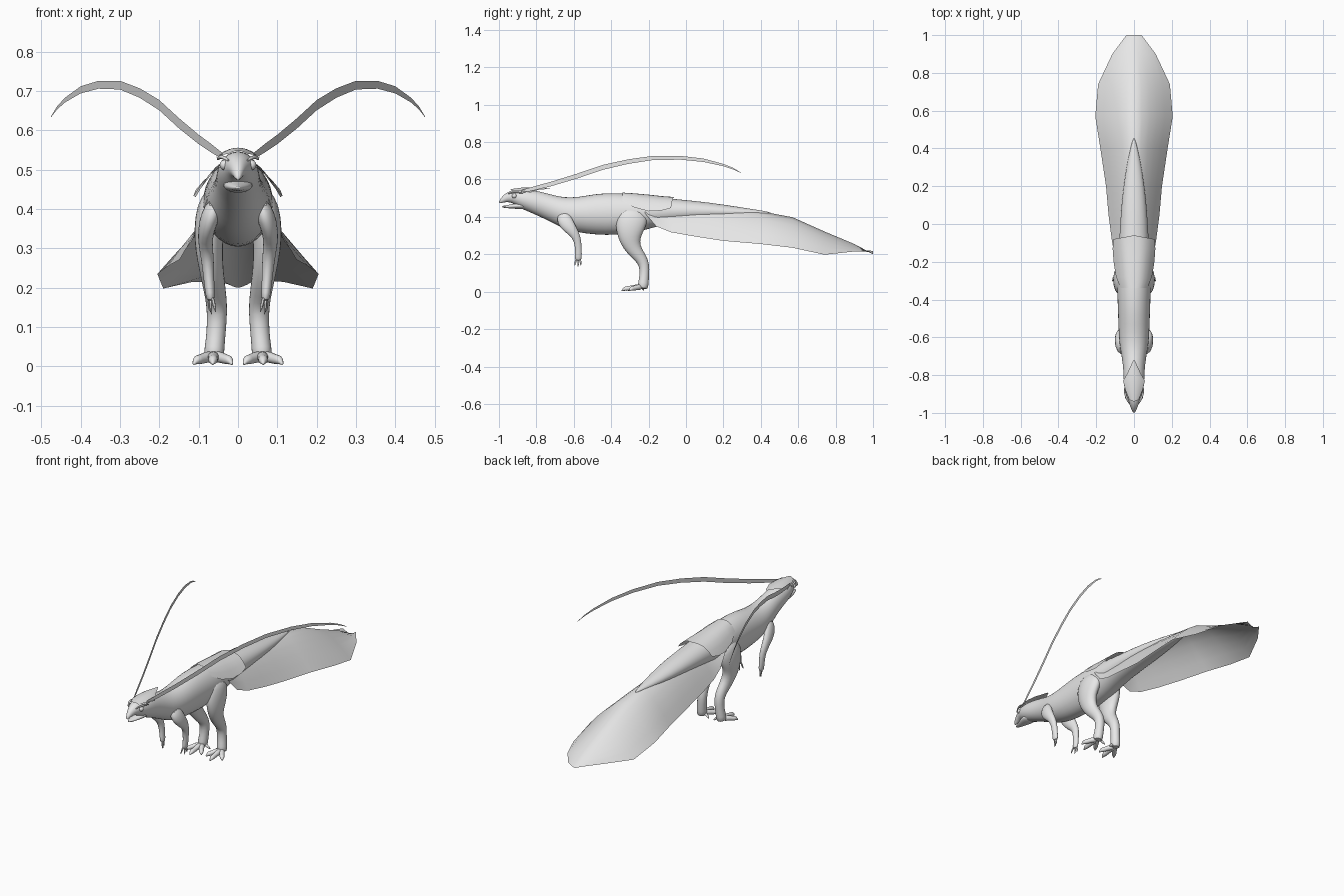
import bpy, bmesh, math
from mathutils import Vector

grey = bpy.data.materials.new("plain_grey")
grey.diffuse_color = (0.8, 0.8, 0.8, 1)


def finish(name, verts, faces, mirror=False, subsurf=0, angle=60):
    me = bpy.data.meshes.new(name)
    me.from_pydata([tuple(v) for v in verts], [], faces)
    bm = bmesh.new()
    bm.from_mesh(me)
    bmesh.ops.remove_doubles(bm, verts=bm.verts, dist=1e-5)
    bmesh.ops.recalc_face_normals(bm, faces=bm.faces)
    bm.to_mesh(me)
    bm.free()
    ob = bpy.data.objects.new(name, me)
    bpy.context.collection.objects.link(ob)
    me.materials.append(grey)
    if mirror:
        ob.modifiers.new("mirror", 'MIRROR').use_mirror_merge = False
    if subsurf:
        m = ob.modifiers.new("smooth", 'SUBSURF')
        m.levels = m.render_levels = subsurf
    bpy.ops.object.select_all(action='DESELECT')
    ob.select_set(True)
    bpy.context.view_layer.objects.active = ob
    bpy.ops.object.shade_smooth_by_angle(angle=math.radians(angle))
    return ob


def skin(name, rings, **kw):
    """Closed skin through rings of equal length, capped at both ends."""
    n = len(rings[0])
    verts = [p for r in rings for p in r]
    faces = [(i * n + j, i * n + (j + 1) % n, (i + 1) * n + (j + 1) % n, (i + 1) * n + j)
             for i in range(len(rings) - 1) for j in range(n)]
    faces += [tuple(range(n)), tuple(range(len(verts) - n, len(verts)))]
    return finish(name, verts, faces, **kw)


def trunk(name, stations, n=16):
    """Stations: y, top z, bottom z, half width."""
    rings = []
    for y, top, bot, w in stations:
        ring = []
        for k in range(n):
            a = 2 * math.pi * k / n
            ring.append((w * math.cos(a), y, (top + bot) / 2 + (top - bot) / 2 * math.sin(a)))
        rings.append(ring)
    return skin(name, rings, subsurf=1)


def limb(name, path, n=10):
    """Path: x, y, z, sideways radius, fore-aft radius; mirrored to both sides."""
    pts = [Vector(p[:3]) for p in path]
    rings = []
    for i, p in enumerate(path):
        t = (pts[min(i + 1, len(pts) - 1)] - pts[max(i - 1, 0)]).normalized()
        up = t.cross(Vector((1, 0, 0))).normalized()
        side = up.cross(t)
        rings.append([pts[i] + side * p[3] * math.cos(2 * math.pi * k / n)
                      + up * p[4] * math.sin(2 * math.pi * k / n) for k in range(n)])
    return skin(name, rings, mirror=True, subsurf=1)


def sheet(name, rows, **kw):
    """Open surface through rows of points."""
    n = len(rows[0])
    faces = [(i * n + j, i * n + j + 1, (i + 1) * n + j + 1, (i + 1) * n + j)
             for i in range(len(rows) - 1) for j in range(n - 1)]
    return finish(name, [p for r in rows for p in r], faces, **kw)


def arched(name, stations, power, n=5):
    """Feather sheet. Stations: y middle, y edge, ridge z, half width, edge z."""
    rows = []
    for ym, ye, zr, w, ze in stations:
        row = []
        for k in range(-n, n + 1):
            s = abs(k) / n
            row.append((w * k / n, ym + (ye - ym) * s, zr + (ze - zr) * s ** power))
        rows.append(row)
    return sheet(name, rows)


# Head, neck, torso and inner tail
trunk("body", [
    (-1.0, .483, .472, .004), (-.985, .508, .474, .013), (-.96, .53, .480, .022),
    (-.93, .543, .476, .035), (-.90, .548, .452, .046), (-.85, .548, .43, .056),
    (-.78, .538, .40, .056), (-.70, .515, .36, .066), (-.65, .506, .335, .077),
    (-.58, .506, .315, .083), (-.48, .527, .302, .086), (-.38, .531, .30, .09),
    (-.28, .523, .31, .092), (-.20, .515, .335, .088), (-.10, .50, .36, .08),
    (.05, .487, .375, .072), (.20, .467, .39, .058), (.35, .443, .40, .032), (.46, .425, .415, .004)])

# Open lower beak
trunk("lower_jaw", [(-.985, .458, .452, .005), (-.965, .462, .446, .014),
                    (-.93, .468, .445, .028), (-.89, .48, .44, .04), (-.85, .48, .44, .04)], n=12)

# Swept crest on the back of the head
arched("head_crest", [(-.94, -.93, .548, .025, .540), (-.88, -.88, .556, .045, .538),
                      (-.80, -.83, .556, .058, .530), (-.765, -.79, .554, .035, .545),
                      (-.72, -.72, .552, .003, .551)], 2)

# Eyes and brows
for s, side in ((-1, "left"), (1, "right")):
    bpy.ops.mesh.primitive_uv_sphere_add(segments=14, ring_count=8, radius=.013,
                                         location=(s * .034, -.918, .512))
    eye = bpy.context.object
    eye.name = side + "_eye"
    eye.data.materials.append(grey)
    bpy.ops.object.shade_smooth()
limb("brow", [(.022, -.955, .522, .003, .003), (.036, -.93, .532, .006, .005),
              (.047, -.90, .533, .006, .005), (.052, -.87, .525, .003, .003)], n=8)

# Long curved head plumes: x, middle z, half height
plume = [(.04, .535, .008), (.07, .556, .011), (.10, .577, .012), (.15, .618, .013),
         (.20, .664, .013), (.25, .695, .012), (.30, .715, .011), (.355, .716, .010),
         (.40, .703, .009), (.44, .677, .006), (.46, .657, .004), (.475, .635, .001)]
rows = []
for x, z, h in plume:
    y = -.88 + (x - .04) * 1.175 / .435
    rows.append([(x, y, z - h), (x, y, z + h)])
sheet("head_plume", rows, mirror=True)

# Short feathers over the rump
arched("rump_feathers", [(-.34, -.34, .530, .07, .485), (-.28, -.28, .526, .095, .452),
                         (-.20, -.20, .519, .108, .430), (-.13, -.13, .511, .113, .434),
                         (-.06, -.08, .506, .108, .448)], 2.6)

# Long drooping tail fan, tent shaped
arched("tail_fan", [(-.20, -.22, .48, .095, .42), (-.13, -.16, .475, .105, .35),
                    (-.06, -.08, .472, .118, .318), (.05, .05, .470, .135, .295),
                    (.20, .20, .455, .148, .272), (.40, .40, .430, .178, .255),
                    (.57, .57, .398, .205, .235), (.74, .74, .322, .190, .198),
                    (.90, .90, .255, .115, .215), (1.0, 1.0, .200, .04, .218)], 1.5)

# Arms
limb("arm", [(.055, -.66, .42, .022, .035), (.072, -.65, .38, .025, .045),
             (.082, -.625, .345, .022, .038), (.083, -.595, .31, .019, .026),
             (.077, -.578, .27, .017, .021), (.074, -.575, .22, .014, .018),
             (.071, -.575, .185, .013, .020), (.069, -.577, .165, .010, .016)])
for i, (dx, dy) in enumerate(((-.008, -.016), (.002, .002), (.006, .016))):
    limb(f"finger_{i + 1}", [(.069 + dx * .4, -.577 + dy * .5, .178, .006, .006),
                             (.068 + dx, -.577 + dy, .152, .005, .006),
                             (.064 + dx, -.580 + dy, .128 + abs(dy) * .6, .001, .001)], n=6)

# Legs
limb("leg", [(.050, -.28, .44, .035, .07), (.066, -.285, .40, .042, .088),
             (.074, -.30, .345, .040, .082), (.074, -.302, .295, .036, .066),
             (.068, -.292, .25, .032, .050), (.062, -.268, .21, .030, .038),
             (.056, -.238, .175, .028, .033), (.053, -.222, .14, .027, .029),
             (.055, -.222, .09, .025, .026), (.060, -.228, .045, .026, .029),
             (.062, -.232, .012, .028, .030)], n=12)
for i, (x, y) in enumerate(((.014, -.31), (.064, -.345), (.114, -.305))):
    bx, by = .062, -.235
    path = [(0, .025, .016), (.35, .024, .016), (.62, .018, .013), (.80, .017, .014), (.90, .012, .008),
            (1, .004, .002)]
    limb(f"toe_{i + 1}", [(bx + (x - bx) * t, by + (y - by) * t, z, r, r) for t, z, r in path], n=8)
limb("inner_spur", [(.045, -.23, .03, .010, .010), (.028, -.232, .018, .009, .009),
                    (.014, -.225, .006, .003, .003)], n=6)
